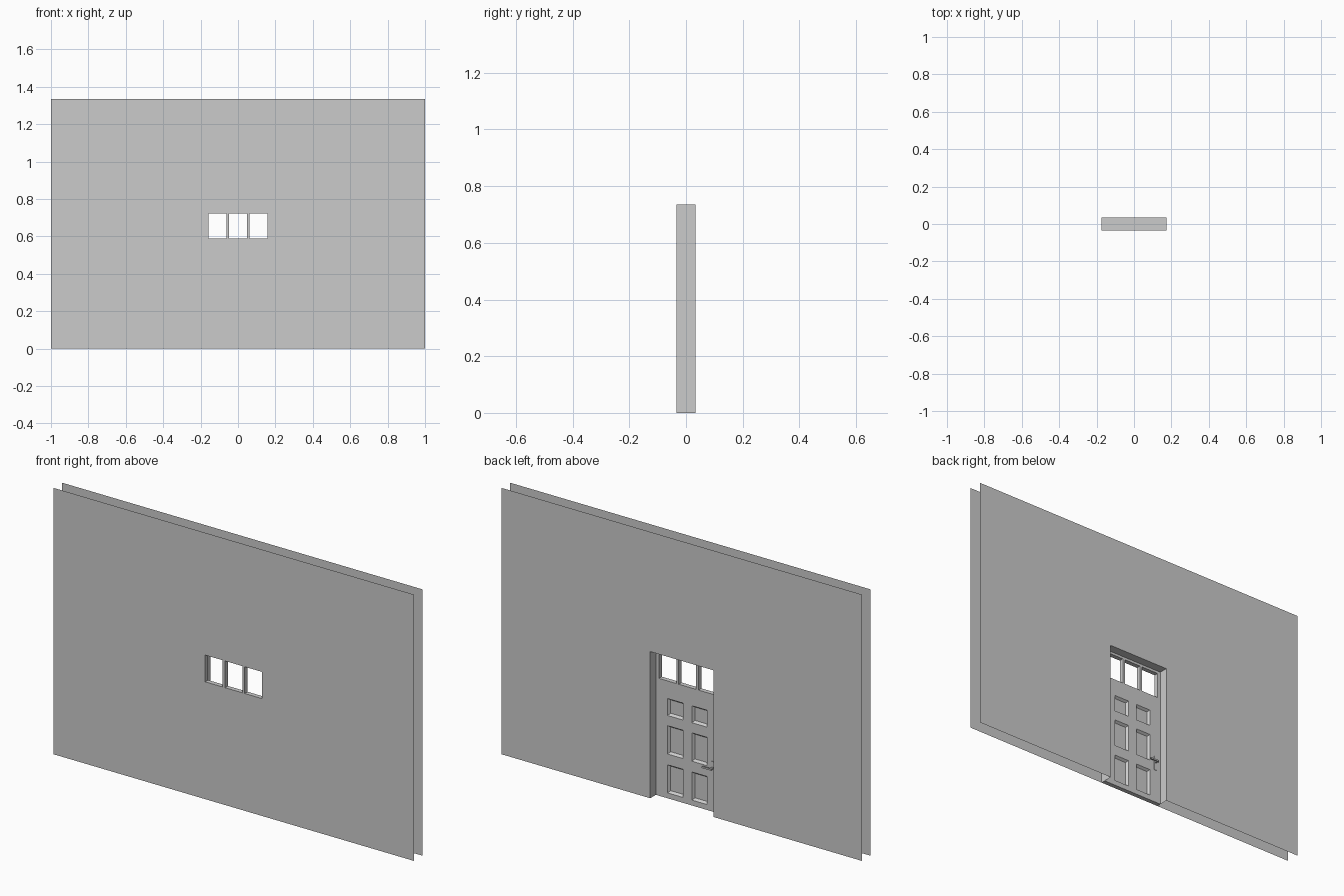
import bpy, bmesh
from mathutils import Vector, Matrix

if "Cube" in bpy.data.objects:
    bpy.data.objects.remove(bpy.data.objects["Cube"])

W, H = 1.0, 1.335            # wall half width, height
Y = 0.034                    # wall sheets at -Y and +Y
DW, DH, DY = 0.175, 0.735, -0.011   # door half width, height, inner face
WINDOWS = [(x0, x1, 0.588, 0.722) for x0, x1 in
           ((-0.158, -0.061), (-0.048, 0.048), (0.061, 0.158))]
PANELS = [(x0, x1, z0, z1) for x0, x1 in ((-0.11, -0.025), (0.025, 0.11))
          for z0, z1 in ((0.027, 0.168), (0.222, 0.364), (0.415, 0.50))]


def finish(bm, name):
    bmesh.ops.remove_doubles(bm, verts=bm.verts, dist=1e-5)
    me = bpy.data.meshes.new(name)
    bm.to_mesh(me)
    bm.free()
    ob = bpy.data.objects.new(name, me)
    bpy.context.collection.objects.link(ob)
    return ob


def quad(bm, pts, facing):
    """Add a quad whose normal points along facing."""
    f = bm.faces.new([bm.verts.new(p) for p in pts])
    f.normal_update()
    if f.normal.dot(Vector(facing)) < 0:
        f.normal_flip()


def sheet(bm, x0, x1, z0, z1, y, holes, side):
    """Flat vertical sheet with rectangular holes."""
    xs = sorted({x0, x1, *(v for h in holes for v in h[:2])})
    zs = sorted({z0, z1, *(v for h in holes for v in h[2:])})
    for a, b in zip(xs, xs[1:]):
        for c, d in zip(zs, zs[1:]):
            mx, mz = (a + b) / 2, (c + d) / 2
            if not any(h[0] < mx < h[1] and h[2] < mz < h[3] for h in holes):
                quad(bm, [(a, y, c), (b, y, c), (b, y, d), (a, y, d)], (0, side, 0))


def band(bm, r, y0, y1, inset=0.0, skip_bottom=False):
    """Inward facing sides of a rectangular opening, optionally tapering."""
    def loop(y, i):
        a, b, c, d = r
        return [(a + i, y, c + i), (b - i, y, c + i), (b - i, y, d - i), (a + i, y, d - i)]
    p, q = loop(y0, 0), loop(y1, inset)
    normals = [(0, 0, 1), (-1, 0, 0), (0, 0, -1), (1, 0, 0)]
    for k in range(1 if skip_bottom else 0, 4):
        n = (k + 1) % 4
        quad(bm, [p[k], p[n], q[n], q[k]], normals[k])
    return q


def box(name, size, loc):
    bm = bmesh.new()
    bmesh.ops.create_cube(bm, size=1, matrix=Matrix.Translation(loc) @ Matrix.Diagonal((*size, 1)))
    return finish(bm, name)


# Front wall, flush with the door and open only at the panes
bm = bmesh.new()
sheet(bm, -W, W, 0, H, -Y, WINDOWS, -1)
finish(bm, "front_wall")

# Back wall with doorway
bm = bmesh.new()
door = (-DW, DW, 0, DH)
sheet(bm, -W, W, 0, H, Y, [door], 1)
finish(bm, "back_wall")

# Door jamb and lintel lining
bm = bmesh.new()
band(bm, door, Y, -Y, skip_bottom=True)
finish(bm, "door_jamb")

# Door leaf with panes and recessed panels
bm = bmesh.new()
sheet(bm, -DW, DW, 0, DH, DY, WINDOWS + PANELS, 1)
for w in WINDOWS:
    band(bm, w, DY, -Y)
for p in PANELS:
    quad(bm, band(bm, p, DY, DY - 0.012, 0.009), (0, 1, 0))
quad(bm, [(-DW, DY, 0), (DW, DY, 0), (DW, -Y, 0), (-DW, -Y, 0)], (0, 0, -1))
finish(bm, "door_leaf")

# Handle: back plate, spindle and lever
box("handle_plate", (0.012, 0.003, 0.075), (-0.142, DY + 0.0015, 0.215))
box("handle_spindle", (0.008, 0.02, 0.008), (-0.142, DY + 0.01, 0.22))
box("handle_lever", (0.052, 0.007, 0.008), (-0.122, DY + 0.02, 0.22))
